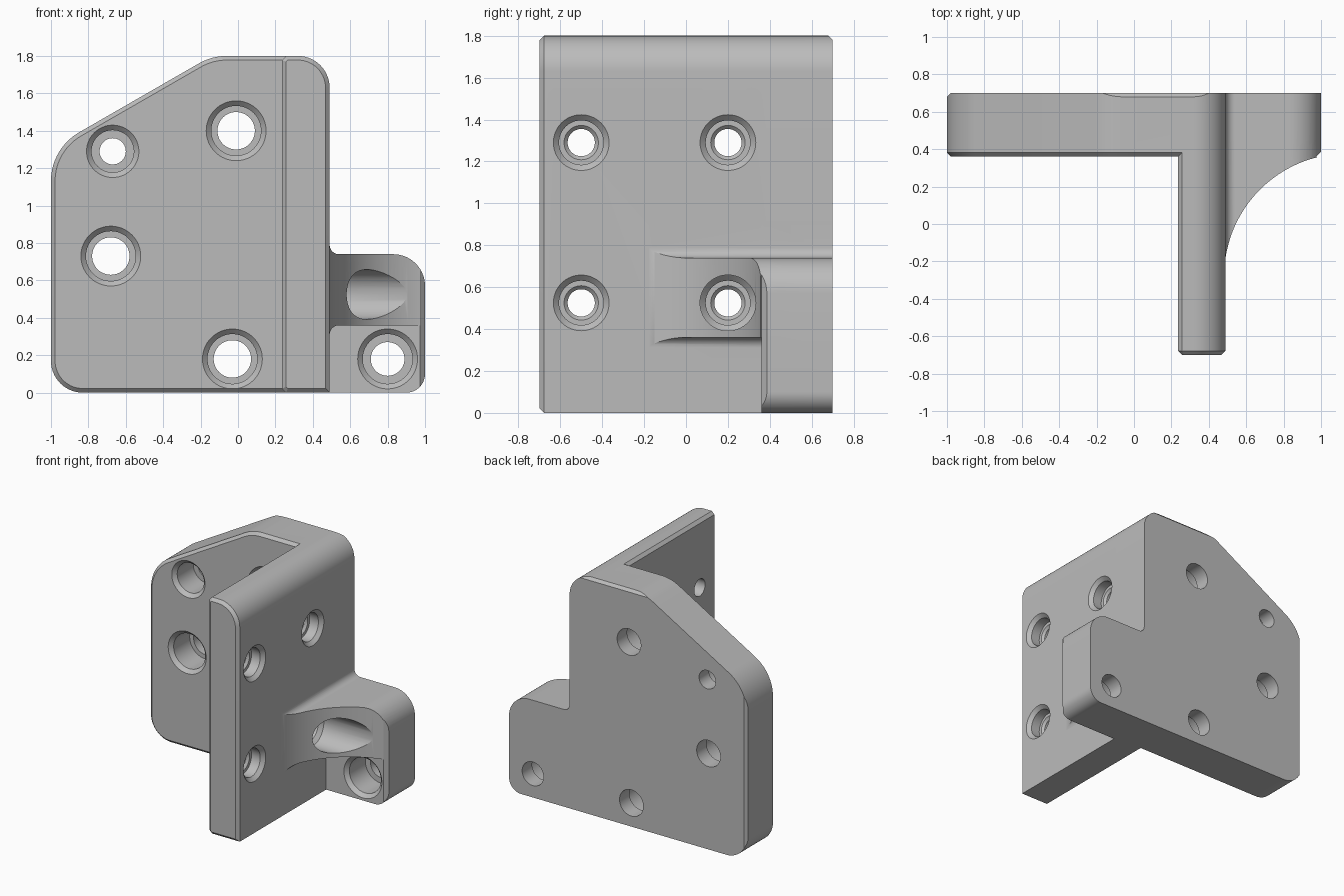
import bpy, bmesh, math
from mathutils import Vector, Matrix

cube = bpy.data.objects.get("Cube")
if cube:
    bpy.data.objects.remove(cube, do_unlink=True)

grey = bpy.data.materials.new("machined grey")
grey.use_nodes = True
grey.diffuse_color = (0.5, 0.5, 0.5, 1)
grey.node_tree.nodes["Principled BSDF"].inputs["Base Color"].default_value = (0.5, 0.5, 0.5, 1)


def rounded(corners, steps=14):
    """Outline from (a, b, radius) corners, with each corner filleted."""
    out = []
    for i, (a, b, r) in enumerate(corners):
        p = Vector((a, b))
        if not r:
            out.append(p)
            continue
        u = (Vector(corners[i - 1][:2]) - p).normalized()
        v = (Vector(corners[(i + 1) % len(corners)][:2]) - p).normalized()
        half = u.angle(v) / 2
        centre = p + (u + v).normalized() * (r / math.sin(half))
        start = p + u * (r / math.tan(half)) - centre
        sweep = start.angle_signed(p + v * (r / math.tan(half)) - centre)
        for k in range(steps + 1):
            out.append(centre + Matrix.Rotation(-sweep * k / steps, 2) @ start)
    return out


def finish(bm, name):
    bmesh.ops.recalc_face_normals(bm, faces=bm.faces)
    mesh = bpy.data.meshes.new(name)
    bm.to_mesh(mesh)
    bm.free()
    mesh.materials.append(grey)
    ob = bpy.data.objects.new(name, mesh)
    bpy.context.collection.objects.link(ob)
    return ob


def slab(name, outline, front, back, chamfer=0, trims=()):
    """Extrude an x-z outline along y, chamfer its front rim, trim by planes."""
    bm = bmesh.new()
    face = bm.faces.new([bm.verts.new((p.x, back, p.y)) for p in outline])
    new = bmesh.ops.extrude_face_region(bm, geom=[face], use_keep_orig=True)["geom"]
    for v in [g for g in new if isinstance(g, bmesh.types.BMVert)]:
        v.co.y = front + chamfer
    cap = [g for g in new if isinstance(g, bmesh.types.BMFace)][0]
    bmesh.ops.recalc_face_normals(bm, faces=bm.faces)
    if chamfer:
        bmesh.ops.inset_region(bm, faces=[cap], thickness=chamfer, use_even_offset=True)
        for v in cap.verts:
            v.co.y = front
    for point, normal in trims:
        cut = bmesh.ops.bisect_plane(bm, geom=bm.verts[:] + bm.edges[:] + bm.faces[:],
                                     plane_co=point, plane_no=normal, clear_outer=True)
        edges = [g for g in cut["geom_cut"] if isinstance(g, bmesh.types.BMEdge)]
        bmesh.ops.holes_fill(bm, edges=edges)
    return finish(bm, name)


def turned(name, profile, origin, axis, n=64):
    """Solid of revolution from (distance, radius) pairs along an axis."""
    rot = Vector(axis).to_track_quat("Z", "Y")
    bm = bmesh.new()
    rings = []
    for d, r in profile:
        rings.append([bm.verts.new(Vector(origin) + rot @ Vector(
            (r * math.cos(math.tau * k / n), r * math.sin(math.tau * k / n), d))) for k in range(n)])
    for lo, hi in zip(rings, rings[1:]):
        for k in range(n):
            m = (k + 1) % n
            bm.faces.new((lo[k], lo[m], hi[m], hi[k]))
    bm.faces.new(rings[0])
    bm.faces.new(rings[-1])
    return finish(bm, name)


def combine(target, tool, operation):
    mod = target.modifiers.new("combine", "BOOLEAN")
    mod.operation, mod.solver, mod.object = operation, "EXACT", tool
    tool.hide_render = True
    bpy.context.view_layer.objects.active = target
    with bpy.context.temp_override(object=target, active_object=target):
        bpy.ops.object.modifier_apply(modifier=mod.name)
    bpy.data.objects.remove(tool, do_unlink=True)


# Back plate with a sloping shoulder; rear top and left edges are eased
bracket = slab("bracket", rounded([
    (-1, 0, .17), (.49, 0, 0), (.49, 1.8, .17), (-.14, 1.8, .3), (-1, 1.305, .3)]),
    .36, .70, .022,
    [((0, .70, 1.78), (0, 1, 1)), ((-.98, .70, 0), (-1, 1, 0))])

# Forward wing
wing = slab("wing", rounded([
    (.235, .022, 0), (.257, 0, 0), (.49, 0, 0), (.49, 1.8, .17), (.257, 1.8, 0), (.235, 1.778, 0)]),
    -.70, .5, .022)

# Side lug, level with the plate
lug = slab("lug", rounded([
    (.3, 0, 0), (1, 0, .1), (1, .74, .17), (.49, .74, .05), (.49, .9, 0), (.3, .9, 0)]),
    .36, .70)

# Curved rib between the wing and the lug
rib = slab("rib", rounded([
    (.3, .2, 0), (.49, .2, 0), (.49, .36, .05), (1, .36, 0), (1, .74, .17),
    (.49, .74, .05), (.49, .9, 0), (.3, .9, 0)]), -.25, .45)
combine(rib, turned("rib_scoop", [(-.1, .655), (1.2, .655)], (1.137, -.279, 0), (0, 0, 1), 160),
        "DIFFERENCE")

for part in (wing, lug, rib):
    combine(bracket, part, "UNION")

# Eased front edge of the lug
combine(bracket, turned("lug_edge", [(-.1, .026), (.9, .026)], (1, .36, 0), (0, 0, 1), 4),
        "DIFFERENCE")

# Counterbored holes through the plate and lug
for x, z, rim, hole in [(-.67, 1.29, .14, .07), (-.01, 1.4, .16, .1), (-.68, .73, .16, .1),
                        (-.03, .18, .16, .1), (.8, .18, .16, .09)]:
    bore = rim - .027
    combine(bracket, turned("plate_hole", [
        (-.02, rim), (0, rim), (.027, bore), (.22, bore), (.22, hole), (.5, hole)],
        (x, .36, z), (0, 1, 0)), "DIFFERENCE")

# Stepped holes through the wing; the one behind the rib gets tool clearance
for y in (-.5, .2):
    for z in (.525, 1.29):
        reach = -.6 if y > 0 and z < 1 else -.02
        combine(bracket, turned("wing_hole", [
            (reach, .133), (0, .133), (.027, .106), (.1, .106), (.1, .082), (.117, .065), (.4, .065)],
            (.49, y, z), (-1, 0, 0)), "DIFFERENCE")

# Smooth shading with crisp edges
bpy.ops.object.select_all(action="DESELECT")
bracket.select_set(True)
bpy.context.view_layer.objects.active = bracket
bpy.ops.object.shade_smooth_by_angle(angle=math.radians(25))
